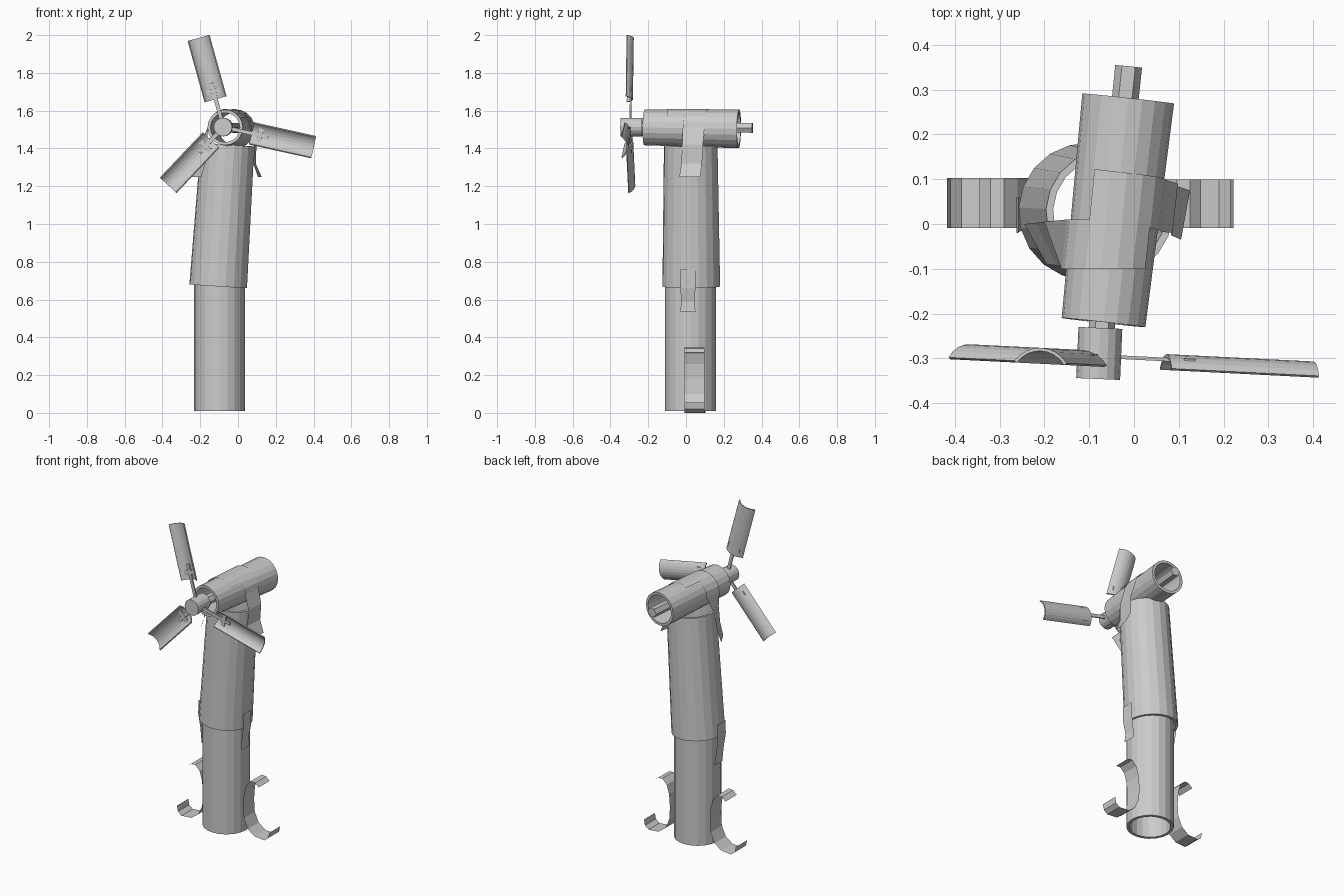
import bpy, bmesh
from math import radians, cos, sin, pi
from mathutils import Vector, Matrix

if "Cube" in bpy.data.objects:
    bpy.data.objects.remove(bpy.data.objects["Cube"])


def finish(name, bm):
    bmesh.ops.recalc_face_normals(bm, faces=bm.faces)
    me = bpy.data.meshes.new(name)
    bm.to_mesh(me)
    bm.free()
    ob = bpy.data.objects.new(name, me)
    bpy.context.collection.objects.link(ob)
    return ob


def cylinder(name, p0, p1, r0, r1, n=20, wall=0):
    """Flat-sided cylinder between two points; wall > 0 makes an open pipe."""
    p0, p1 = Vector(p0), Vector(p1)
    q = (p1 - p0).to_track_quat('Z', 'Y')
    bm = bmesh.new()

    def ring(c, r):
        return [bm.verts.new(c + q @ Vector((r * cos(2 * pi * i / n), r * sin(2 * pi * i / n), 0)))
                for i in range(n)]

    def bridge(a, b):
        for i in range(n):
            j = (i + 1) % n
            bm.faces.new((a[i], a[j], b[j], b[i]))

    a, b = ring(p0, r0), ring(p1, r1)
    bridge(a, b)
    if wall:
        c, d = ring(p1, r1 - wall), ring(p0, r0 - wall)
        bridge(b, c)
        bridge(c, d)
        bridge(d, a)
    else:
        bm.faces.new(a)
        bm.faces.new(b)
    return finish(name, bm)


def strip(name, pts):
    """Thin sheet: points are (x, y, z, width dx, width dy)."""
    bm = bmesh.new()
    rows = [(bm.verts.new((x - dx / 2, y - dy / 2, z)), bm.verts.new((x + dx / 2, y + dy / 2, z)))
            for x, y, z, dx, dy in pts]
    for (a, b), (c, d) in zip(rows, rows[1:]):
        bm.faces.new((a, b, d, c))
    return finish(name, bm)


# Mast pipes
cylinder("lower_mast", (-0.098, 0.025, 0.01), (-0.098, 0.025, 0.74), 0.135, 0.135, wall=0.018)
cylinder("upper_mast", (-0.105, 0.028, 0.67), (-0.055, 0.025, 1.42), 0.153, 0.142, wall=0.016)

# Head pipe, shaft and hub
cylinder("head_pipe", (-0.068, -0.22, 1.511), (-0.013, 0.28, 1.504), 0.094, 0.103, wall=0.016)
cylinder("shaft", (-0.074, -0.25, 1.511), (-0.012, 0.352, 1.509), 0.029, 0.03, n=6)
cylinder("hub", (-0.08, -0.346, 1.513), (-0.075, -0.232, 1.513), 0.049, 0.049, n=16)

# Rotor blades with cross-shaped brackets
axis = Vector((0.05, 1, 0)).normalized()
ex = Vector((1, -0.05, 0)).normalized()
ez = Vector((0, 0, 1))
hub = Vector((-0.077, -0.295, 1.513))


def box(bm, c, s):
    bmesh.ops.create_cube(bm, size=1, matrix=Matrix.Translation(c) @ Matrix.Diagonal((*s, 1)))


for k, (ang, start, end) in enumerate([(105.5, 0.153, 0.49), (-12.5, 0.153, 0.49), (226.5, 0.095, 0.425)]):
    t = radians(ang)
    r = ex * cos(t) + ez * sin(t)
    w = axis.cross(r)
    M = Matrix((r, w, axis)).transposed().to_4x4()
    M.translation = hub

    # Curved trough blade, hollow side to the front
    bm = bmesh.new()
    sect = []
    for rad, steps in ((0.074, range(9)), (0.067, range(8, -1, -1))):
        for i in steps:
            a = radians(-55 + 110 * i / 8)
            sect.append((rad * sin(a), rad * cos(a) - 0.062))
    e0, e1 = [[bm.verts.new((d, y, z)) for y, z in sect] for d in (start, end)]
    n = len(sect)
    for i in range(n):
        j = (i + 1) % n
        bm.faces.new((e0[i], e0[j], e1[j], e1[i]))
    for e in (e0, e1):
        for i in range(8):
            bm.faces.new((e[i], e[i + 1], e[n - 2 - i], e[n - 1 - i]))
    bm.transform(M)
    finish(f"blade_{k + 1}", bm)

    bm = bmesh.new()
    box(bm, ((start + 0.13) / 2, 0, 0), (start + 0.05, 0.02, 0.008))
    box(bm, (start + 0.045, 0, -0.001), (0.025, 0.08, 0.01))
    bm.transform(M)
    finish(f"blade_bracket_{k + 1}", bm)

# Straps over the head pipe, one down each side
right = [(-0.04 + 0.108 * cos(radians(a)), 0.065 - 0.025 * (120 - a) / 120,
          1.505 + 0.106 * sin(radians(a)), 0.012, 0.115) for a in range(120, -1, -20)]
right += [(0.092, 0.035, 1.42, 0.012, 0.11), (0.088, 0.03, 1.32, 0.012, 0.11), (0.115, 0.02, 1.25, 0.02, 0.11)]
strip("right_strap", right)
left = [(-0.05 + 0.106 * cos(radians(a)), -0.045, 1.508 + 0.103 * sin(radians(a)), 0.012, 0.11)
        for a in range(40, 181, 20)]
left += [(-0.18, -0.045, 1.42, -0.04, 0.1), (-0.195, -0.045, 1.32, -0.045, 0.095),
         (-0.22, -0.045, 1.25, -0.05, 0.09)]
strip("left_strap", left)

# Clips at the mast joint
strip("right_clip", [(0.057, 0.01, 0.76, 0, 0.08), (0.055, 0.01, 0.66, 0, 0.08),
                     (0.042, 0.01, 0.59, 0, 0.07), (0.046, 0.01, 0.535, 0, 0.08)])
strip("left_clip", [(-0.258, 0.02, 0.76, 0, 0.08), (-0.262, 0.02, 0.68, 0, 0.08),
                    (-0.25, 0.02, 0.59, 0, 0.07), (-0.238, 0.02, 0.5, 0, 0.08)])

# Curved feet, mirrored about the mast
foot = [(0.15, 0.32), (0.125, 0.342), (0.095, 0.345), (0.065, 0.315), (0.048, 0.26), (0.042, 0.18),
        (0.047, 0.1), (0.075, 0.04), (0.12, 0.006), (0.19, 0.0), (0.215, 0.02), (0.222, 0.055)]
strip("right_foot", [(x, 0.045, z, 0, 0.108) for x, z in foot])
strip("left_foot", [(-0.195 - x, 0.047, z, 0, 0.112) for x, z in foot])
